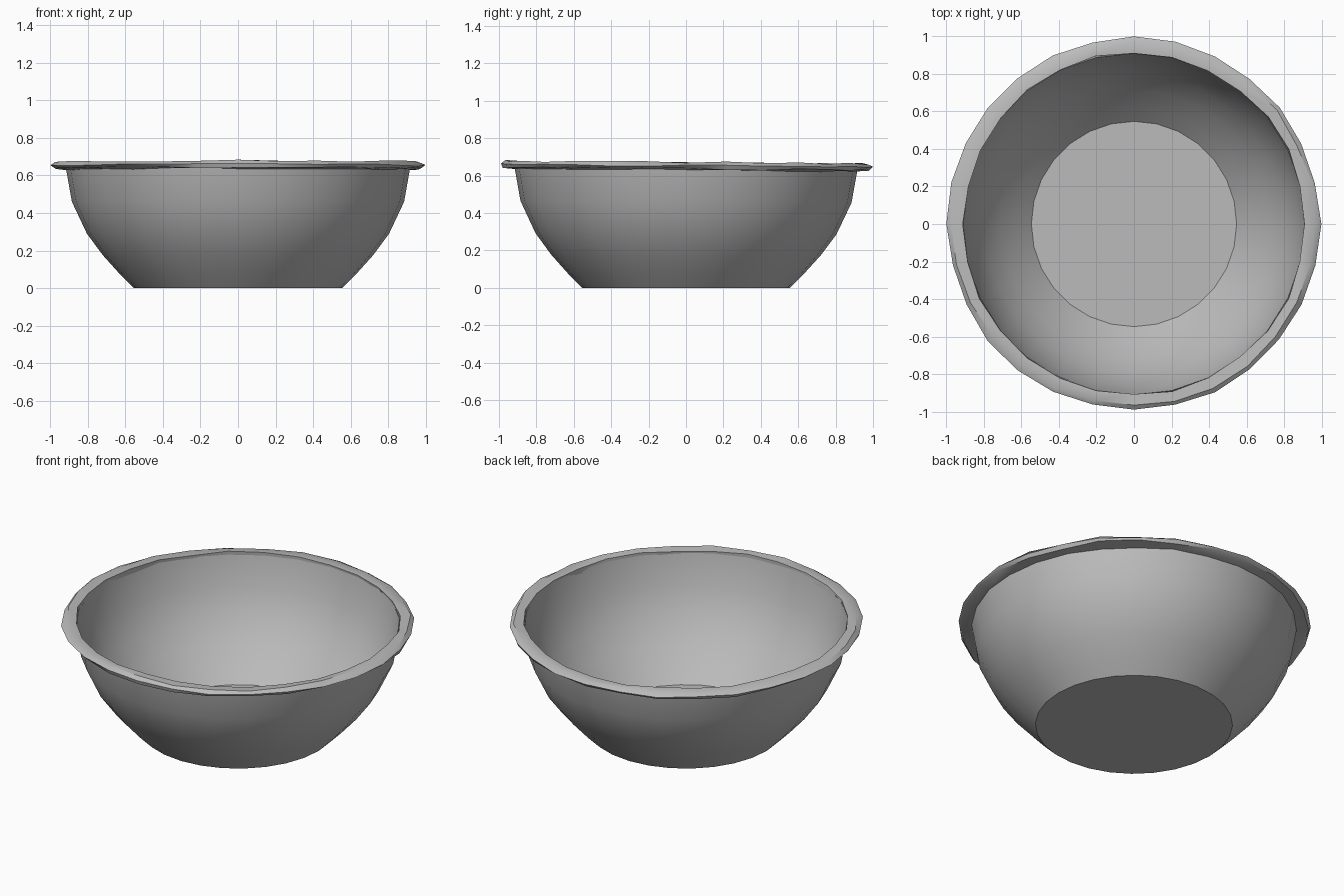
import bpy, bmesh, math, random

random.seed(4)
SIDES = 28

cube = bpy.data.objects.get("Cube")
if cube:
    bpy.data.objects.remove(cube)

# One plain grey finish
grey = bpy.data.materials.new("plain grey")
grey.use_nodes = True
colour = (0.5, 0.5, 0.5, 1)
grey.diffuse_color = colour
grey.node_tree.nodes["Principled BSDF"].inputs["Base Color"].default_value = colour


def lathe(name, profile, wobble, closed, sharp):
    """Spin (radius, height) points round z; wobble gives a hand-made edge."""
    bm = bmesh.new()
    rings = []
    for r, z in profile:
        ring = []
        for i in range(SIDES):
            a = 2 * math.pi * i / SIDES
            rr = r - random.uniform(0, wobble)
            dz = random.uniform(-wobble, wobble) * 0.4
            tilt = -0.008 * rr * math.sin(a) * z / 0.65
            ring.append(bm.verts.new((rr * math.cos(a), rr * math.sin(a), z + dz + tilt)))
        rings.append(ring)
    pairs = list(zip(rings, rings[1:]))
    if closed:
        pairs.append((rings[-1], rings[0]))
    else:
        bm.faces.new(rings[0])
        bm.faces.new(rings[-1])
    for low, high in pairs:
        for i in range(SIDES):
            j = (i + 1) % SIDES
            bm.faces.new((low[i], low[j], high[j], high[i]))
    bmesh.ops.recalc_face_normals(bm, faces=bm.faces)
    mesh = bpy.data.meshes.new(name)
    bm.to_mesh(mesh)
    bm.free()
    mesh.materials.append(grey)
    obj = bpy.data.objects.new(name, mesh)
    bpy.context.collection.objects.link(obj)
    bpy.ops.object.select_all(action="DESELECT")
    obj.select_set(True)
    bpy.context.view_layer.objects.active = obj
    bpy.ops.object.shade_smooth_by_angle(angle=math.radians(sharp))
    return obj


# Thin curved wall with a flat base: up the outside, down the inside
outer = [(0.555, 0), (0.63, 0.075), (0.72, 0.175), (0.805, 0.29),
         (0.885, 0.46), (0.918, 0.645)]
inner = [(r - 0.008, z + 0.008) for r, z in reversed(outer)]
lathe("bowl_body", outer + inner, 0, False, 32)

# Flared, slightly uneven rolled rim
rim = [(0.918, 0.63), (0.985, 0.637), (1.0, 0.652), (0.975, 0.672), (0.918, 0.668)]
lathe("bowl_rim", rim, 0.014, True, 40)
